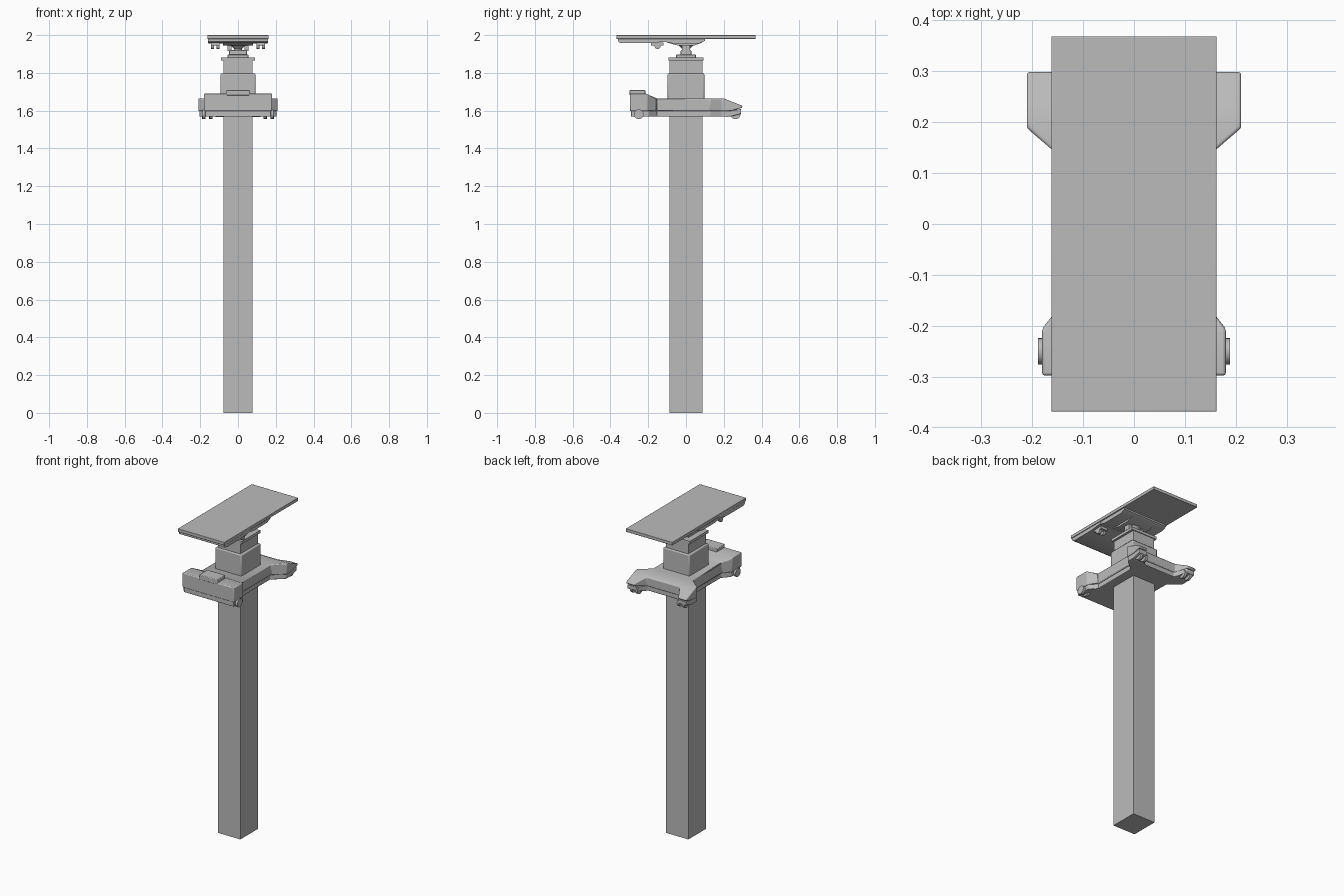
import bpy, bmesh, math
from mathutils import Vector, Matrix

cube = bpy.data.objects.get("Cube")
if cube:
    bpy.data.objects.remove(cube, do_unlink=True)

grey = bpy.data.materials.new("plain grey")
grey.use_nodes = True
grey.diffuse_color = (0.5, 0.5, 0.5, 1)
grey.node_tree.nodes["Principled BSDF"].inputs["Base Color"].default_value = (0.5, 0.5, 0.5, 1)


def finish(name, bm, bevel=0, segments=2):
    bmesh.ops.recalc_face_normals(bm, faces=bm.faces)
    mesh = bpy.data.meshes.new(name)
    bm.to_mesh(mesh)
    bm.free()
    mesh.materials.append(grey)
    ob = bpy.data.objects.new(name, mesh)
    bpy.context.collection.objects.link(ob)
    if bevel:
        mod = ob.modifiers.new("Bevel", 'BEVEL')
        mod.width, mod.segments, mod.limit_method = bevel, segments, 'ANGLE'
    bpy.ops.object.select_all(action='DESELECT')
    ob.select_set(True)
    bpy.context.view_layer.objects.active = ob
    bpy.ops.object.shade_smooth_by_angle(angle=math.radians(35))
    return ob


def box(name, x, y, z, bevel=0):
    """Box from (low, high) pairs on each axis."""
    bm = bmesh.new()
    bmesh.ops.create_cube(bm, size=1)
    for v in bm.verts:
        v.co = [lo + (c + 0.5) * (hi - lo) for c, (lo, hi) in zip(v.co, (x, y, z))]
    return finish(name, bm, bevel)


def mid_box(name, hx, hy, z0, z1, bevel=0):
    return box(name, (-hx, hx), (-hy, hy), (z0, z1), bevel)


def prism(points, z0, z1):
    bm = bmesh.new()
    face = bm.faces.new([bm.verts.new((x, y, z0)) for x, y in points])
    ext = bmesh.ops.extrude_face_region(bm, geom=[face])
    for v in ext["geom"]:
        if isinstance(v, bmesh.types.BMVert):
            v.co.z = z1
    return bm


def side_prism(name, profile, half, bevel=0):
    """Profile in (y, z) drawn out along x."""
    bm = prism(profile, -half, half)
    for v in bm.verts:
        y, z, x = v.co
        v.co = (x, y, z)
    return finish(name, bm, bevel)


def cylinder(name, r, depth, centre, axis='Z', r2=None):
    bm = bmesh.new()
    rot = Matrix.Rotation(math.pi / 2, 4, 'Y') if axis == 'X' else Matrix.Identity(4)
    bmesh.ops.create_cone(bm, cap_ends=True, segments=24, radius1=r, radius2=r if r2 is None else r2,
                          depth=depth, matrix=Matrix.Translation(centre) @ rot)
    return finish(name, bm)


def ramp(y, y0, y1, z0, z1):
    t = min(max((y - y0) / (y1 - y0), 0), 1)
    return z0 + t * (z1 - z0)


# Saddle: waisted plan with a raised front and sloping rear feet
half = [(0.18, -0.297), (0.18, -0.205), (0.14, -0.155), (0.14, 0.128),
        (0.21, 0.188), (0.21, 0.298), (0.155, 0.298), (0.115, 0.228)]


def saddle(name, inset, z0, top, bevel):
    right = [(x - inset, y - math.copysign(inset, y) if abs(y) > 0.2 else y) for x, y in half]
    bm = prism(right + [(-x, y) for x, y in reversed(right)], z0, 2)
    for y in (-0.155, -0.212, 0.2, 0.24):
        bmesh.ops.bisect_plane(bm, geom=bm.verts[:] + bm.edges[:] + bm.faces[:],
                               plane_co=(0, y, 0), plane_no=(0, 1, 0))
    for v in bm.verts:
        y = v.co.y
        v.co.z = top(y) if v.co.z > 1.9 else z0 + ramp(y, 0.235, 0.3, 0, 0.018)
    return finish(name, bm, bevel, 3)


saddle("saddle_body", 0, 1.598,
       lambda y: ramp(y, -0.212, -0.155, 1.69, 1.665) - ramp(y, 0.2, 0.3, 0, 0.04), 0.01)
saddle("saddle_lower_rim", 0.006, 1.568, lambda y: 1.6 + ramp(y, 0.235, 0.3, 0, 0.01), 0.003)
box("front_pad", (-0.063, 0.063), (-0.298, -0.215), (1.68, 1.71), 0.004)

# Rollers under the four feet
for side, s in (("left", 1), ("right", -1)):
    for x in (0.145, 0.182):
        cylinder("front_roller_" + side, 0.026, 0.016, (s * (x - 0.002), -0.25, 1.581), 'X')
        cylinder("rear_roller_" + side, 0.026, 0.016, (s * x, 0.262, 1.581), 'X')

# Column and the stepped body above the saddle
mid_box("column", 0.078, 0.088, 0, 1.61)
mid_box("body_sleeve", 0.092, 0.097, 1.655, 1.797, 0.006)
mid_box("body_neck", 0.077, 0.087, 1.79, 1.867)
mid_box("body_cap", 0.091, 0.092, 1.865, 1.882)
mid_box("mount_plate", 0.055, 0.052, 1.88, 1.897, 0.003)
mid_box("mount_block", 0.048, 0.028, 1.895, 1.92, 0.004)

# Swivel joint
cylinder("swivel_stem", 0.022, 0.03, (0, 0, 1.92))
cylinder("swivel_cup", 0.022, 0.02, (0, 0, 1.938), r2=0.042)

# Cradle under the top panel
side_prism("cradle_cross_plate", [(-0.12, 1.982), (-0.12, 1.966), (-0.07, 1.956), (0.07, 1.956),
                                  (0.1, 1.97), (0.1, 1.982)], 0.155)
side_prism("cradle_centre", [(-0.1, 1.96), (-0.04, 1.944), (0.04, 1.944), (0.085, 1.96)], 0.08)
side_prism("cradle_front_tray", [(-0.36, 1.982), (-0.36, 1.966), (-0.345, 1.957), (-0.19, 1.957),
                                 (-0.11, 1.966), (-0.11, 1.982)], 0.158)
for side, s in (("left", 1), ("right", -1)):
    for x in (0.105, 0.135):
        cylinder("cradle_knob_" + side, 0.016, 0.016, (s * x, -0.15, 1.942), 'X')
    box("cradle_bracket_" + side, sorted((s * 0.097, s * 0.143)), (-0.185, -0.12), (1.946, 1.962))
    box("cradle_lug_" + side, sorted((s * 0.035, s * 0.055)), (-0.02, 0.02), (1.915, 1.95))

# Top panel
mid_box("top_panel", 0.162, 0.368, 1.98, 2.0, 0.002)
